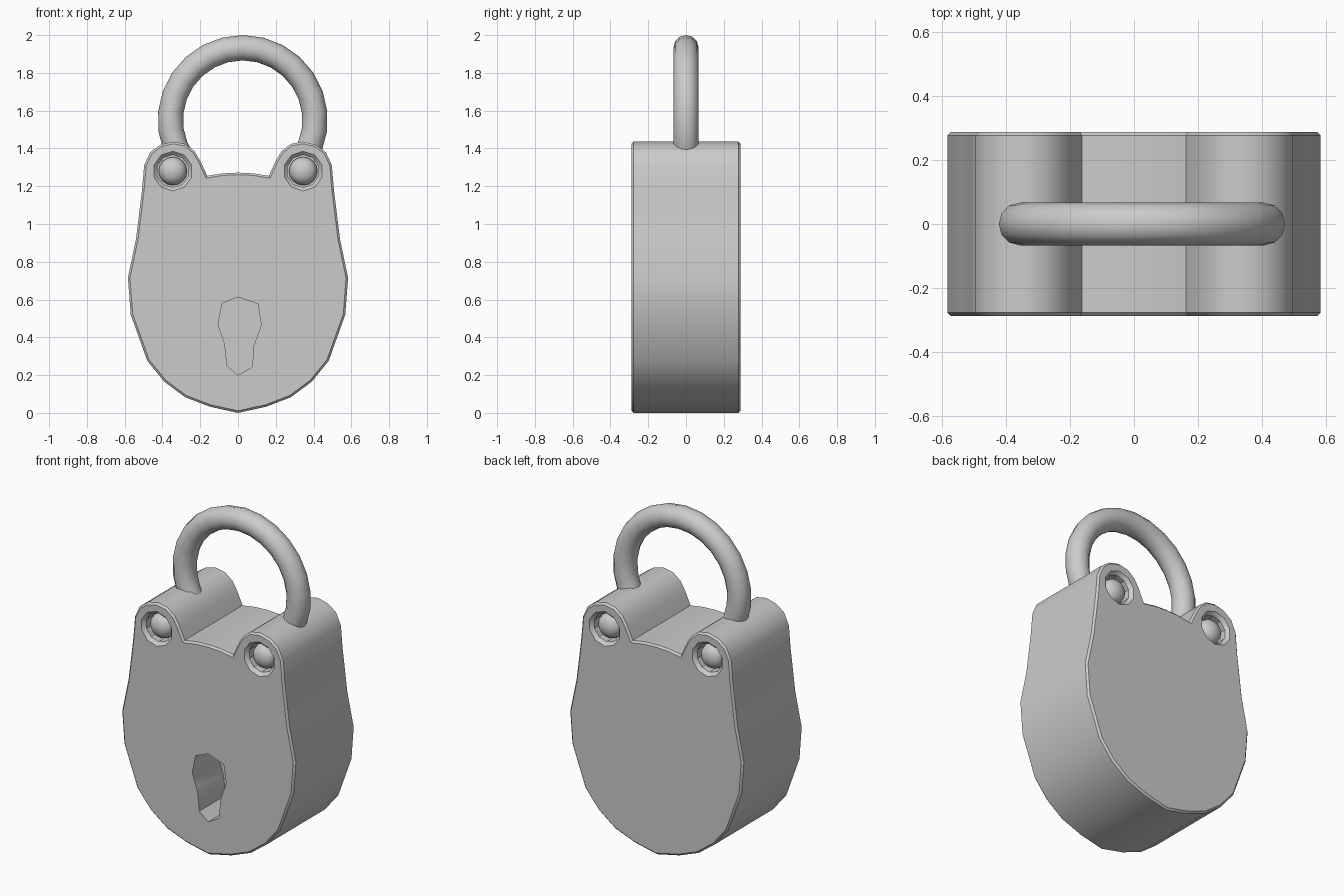
import bpy, bmesh, math

if "Cube" in bpy.data.objects:
    bpy.data.objects.remove(bpy.data.objects["Cube"])

D = 0.288          # half depth of the body
EYE = (0.345, 1.28)  # rivet centre


def loft(name, sections):
    """Closed solid through xz outlines, each placed at its own y."""
    bm = bmesh.new()
    rings = [[bm.verts.new((x, y, z)) for x, z in pts] for pts, y in sections]
    n = len(rings[0])
    for a, b in zip(rings, rings[1:]):
        for i in range(n):
            bm.faces.new((a[i], a[(i + 1) % n], b[(i + 1) % n], b[i]))
    bm.faces.new(rings[0])
    bm.faces.new(rings[-1])
    bmesh.ops.recalc_face_normals(bm, faces=bm.faces)
    me = bpy.data.meshes.new(name)
    bm.to_mesh(me)
    bm.free()
    ob = bpy.data.objects.new(name, me)
    bpy.context.collection.objects.link(ob)
    return ob


def circle(cx, cz, r, n):
    return [(cx + r * math.sin(2 * math.pi * i / n),
             cz + r * math.cos(2 * math.pi * i / n)) for i in range(n)]


def activate(ob):
    bpy.ops.object.select_all(action='DESELECT')
    ob.select_set(True)
    bpy.context.view_layer.objects.active = ob


def smooth(ob, angle=32):
    activate(ob)
    bpy.ops.object.shade_smooth_by_angle(angle=math.radians(angle))


def cut(ob, cutter):
    cutter.hide_render = True
    m = ob.modifiers.new("cut", 'BOOLEAN')
    m.operation, m.solver, m.object = 'DIFFERENCE', 'EXACT', cutter
    activate(ob)
    bpy.ops.object.modifier_apply(modifier=m.name)
    bpy.data.objects.remove(cutter)


# Body: mirrored outline with two round ears, rims bevelled
half = [(0.15, 0.033), (0.28, 0.083), (0.39, 0.165), (0.48, 0.275),
        (0.568, 0.52), (0.583, 0.715), (0.54, 0.92), (0.508, 1.18),
        (0.497, 1.31), (0.465, 1.38), (0.41, 1.42), (0.345, 1.436),
        (0.28, 1.424), (0.23, 1.385), (0.2, 1.335), (0.163, 1.255)]
outline = [(0, 0)] + half + [(0.08, 1.268), (0, 1.272), (-0.08, 1.268)]
outline += [(-x, z) for x, z in reversed(half)]
body = loft("lock_body", [(outline, -D), (outline, D)])
bm = bmesh.new()
bm.from_mesh(body.data)
rims = [e for e in bm.edges if abs(e.verts[0].co.y - e.verts[1].co.y) < 1e-5]
bmesh.ops.bevel(bm, geom=rims, offset=0.011, segments=1, affect='EDGES')
bm.to_mesh(body.data)
bm.free()

# Keyhole pocket in the front
key = [(0, 0.613), (0.105, 0.577), (0.123, 0.465), (0.083, 0.355),
       (0.075, 0.243), (0, 0.2), (-0.058, 0.25), (-0.07, 0.365),
       (-0.105, 0.47), (-0.083, 0.58)]
cut(body, loft("keyhole_cutter", [(key, -D - 0.1), (key, -D + 0.25)]))

# Chamfered rivet pockets and domed rivets, front and back of both ears
rivets = []
for sx in (-1, 1):
    for sy in (-1, 1):
        cx, cz = sx * EYE[0], EYE[1]
        big, small = circle(cx, cz, 0.105, 10), circle(cx, cz, 0.086, 10)
        cut(body, loft("pocket_cutter", [
            (big, sy * (D + 0.05)), (big, sy * D),
            (small, sy * (D - 0.02)), (small, sy * (D - 0.08))]))
        side = ("front" if sy < 0 else "back") + ("_left" if sx < 0 else "_right")
        dome = [(0.075, 0.1), (0.075, 0.06), (0.068, 0.036),
                (0.052, 0.018), (0.03, 0.008), (0.008, 0.004)]
        rivets.append(loft("rivet_" + side, [
            (circle(cx, cz, r, 16), sy * (D - d)) for r, d in dome]))
smooth(body)
for r in rivets:
    smooth(r, 50)

# Shackle: round bar bent in an arc, ends sunk in the ears
cu = bpy.data.curves.new("shackle", 'CURVE')
cu.dimensions = '3D'
cu.bevel_depth, cu.bevel_resolution, cu.use_fill_caps = 0.067, 4, True
sp = cu.splines.new('POLY')
N = 18
sp.points.add(N)
for i, p in enumerate(sp.points):
    a = math.radians(-36 + 252 * i / N)
    p.co = (0.025 + 0.383 * math.cos(a), 0, 1.55 + 0.383 * math.sin(a), 1)
shackle = bpy.data.objects.new("shackle", cu)
bpy.context.collection.objects.link(shackle)
activate(shackle)
bpy.ops.object.convert(target='MESH')
smooth(bpy.context.view_layer.objects.active, 50)
